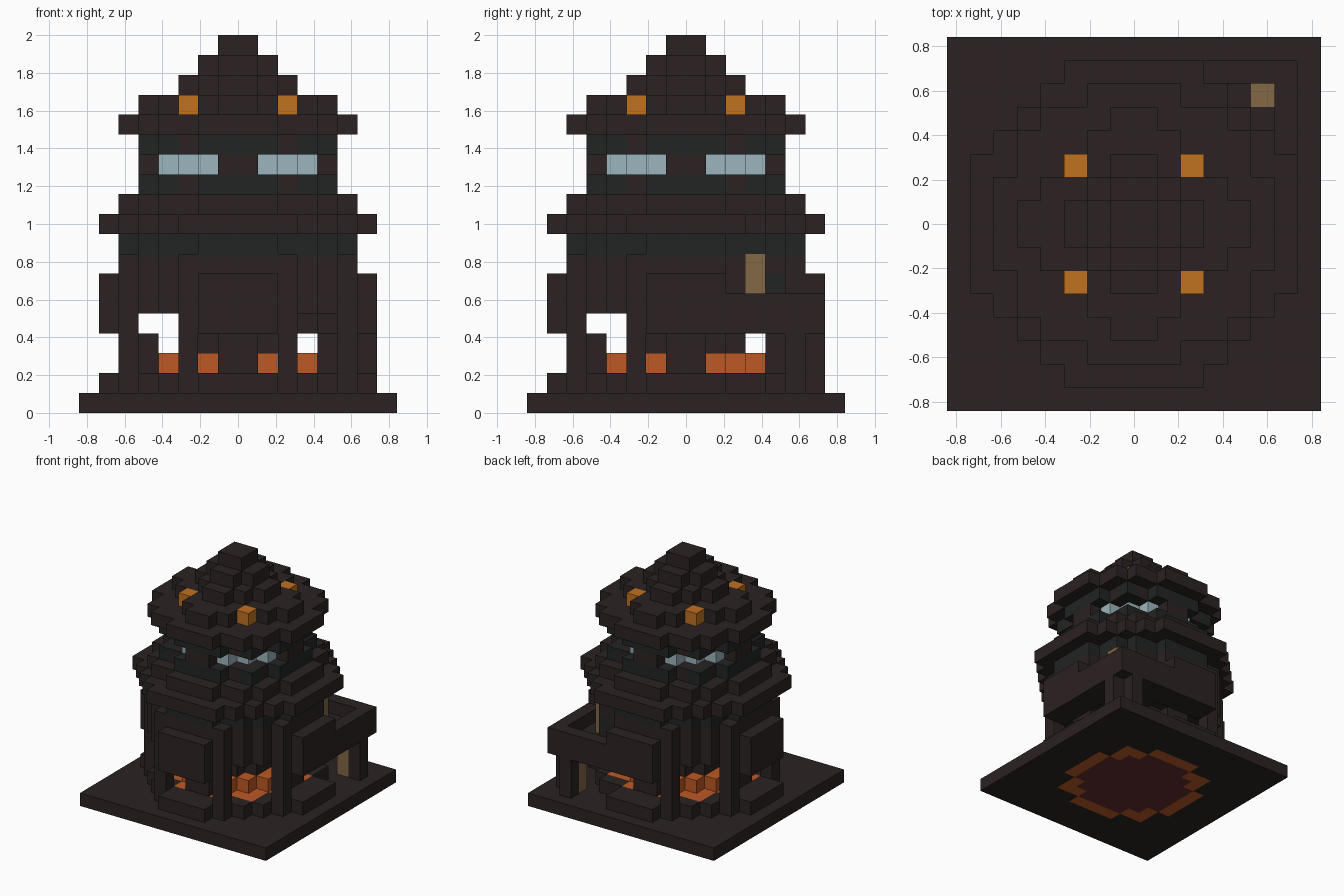
import bpy
import bmesh
from mathutils import Vector

cube = bpy.data.objects.get("Cube")
if cube:
    bpy.data.objects.remove(cube, do_unlink=True)

UNIT = 2 / 19
HALF = 8
grid = {}      # cell -> part name, later parts replace earlier ones
colour_of = {}  # part name -> material


def material(name, rgb):
    mat = bpy.data.materials.new(name)
    mat.use_nodes = True
    mat.diffuse_color = (*rgb, 1)
    mat.node_tree.nodes["Principled BSDF"].inputs["Base Color"].default_value = (*rgb, 1)
    return mat


brown = material("dark_brown", (0.025, 0.016, 0.016))
slate = material("dark_slate", (0.016, 0.018, 0.018))
glass = material("pale_blue", (0.332, 0.462, 0.509))
ember = material("ember_orange", (0.515, 0.102, 0.018))
amber = material("amber", (0.527, 0.165, 0.014))
wood = material("tan_wood", (0.223, 0.138, 0.058))
hearth = material("dark_red", (0.127, 0.027, 0.027))


def disc(r):
    span = range(-HALF, HALF)
    return {(x, y) for x in span for y in span
            if (x + .5) ** 2 + (y + .5) ** 2 <= r * r}


def diamond(r):
    span = range(-HALF, HALF)
    return {(x, y) for x in span for y in span
            if abs(x + .5) + abs(y + .5) <= r}


def rect(x0, x1, y0, y1):
    return {(x, y) for x in range(x0, x1) for y in range(y0, y1)}


def mirrored(*cells):
    """Repeat cells of one quadrant in all four, swapping the axes too."""
    out = set()
    for a, b in cells:
        for p, q in ((a, b), (b, a)):
            out |= {(i, j) for i in (p, -1 - p) for j in (q, -1 - q)}
    return out


def add(name, mat, cells, z0, z1):
    colour_of[name] = mat
    for x, y in cells:
        for z in range(z0, z1):
            grid[x, y, z] = name


bays = mirrored((0, 5), (1, 5), (0, 6), (1, 6))
step = mirrored((0, 6), (1, 6))
mullions = mirrored((0, 4))

# Ground slab, curb and fire pit
add("ground_slab", brown, rect(-8, 8, -8, 8), 0, 1)
add("curb", brown, disc(6) | step, 1, 2)
add("ember_bed", ember, disc(5), 0, 2)
add("hearth_floor", hearth, disc(4), 0, 2)
add("ember_ring", ember, disc(4), 2, 3)
add("core", brown, disc(3), 3, 5)
add("pit_posts", brown, mullions, 1, 4)

# Lower body
add("lower_wall", brown, disc(6), 5, 8)
add("ceiling_glass", glass, mirrored((1, 4)), 5, 6)
add("bays", brown, bays, 4, 7)
add("pillars", brown, mirrored((2, 5)) - {(2, 5), (5, 2)}, 1, 8)
add("lower_band", slate, disc(6), 8, 9)

# Corner balcony with ladder and door
floor = rect(2, 7, 2, 7)
add("balcony_floor", brown, floor - rect(2, 4, 2, 4), 4, 5)
add("balcony_parapet", brown, floor - rect(2, 6, 2, 6), 5, 6)
add("balcony_posts", brown, {(6, 5), (5, 6)}, 1, 4)
add("ladder", wood, {(5, 5)}, 1, 5)
add("balcony_door", wood, {(4, 3)}, 5, 8)
add("door_side_panel", slate, {(3, 4)}, 6, 7)

# Ledge and lookout room
add("wide_ledge", brown, disc(7), 9, 10)
add("upper_ledge", brown, disc(6), 10, 11)
for label, z in (("sill_band", 11), ("lintel_band", 13)):
    add(label, slate, disc(5), z, z + 1)
    add(label + "_studs", brown, mirrored((2, 3)), z, z + 1)
add("lookout_windows", glass, disc(4), 12, 13)
add("lookout_posts", brown, mullions | mirrored((0, 3)), 12, 13)

# Stepped roof with four lamps
add("eaves", brown, disc(6), 14, 15)
for label, r, z in (("roof_base", 5, 15), ("roof_middle", 3, 16),
                    ("roof_upper", 2, 17), ("roof_cap", 1, 18)):
    add(label, brown, diamond(r), z, z + 1)
add("roof_lamps", amber, mirrored((2, 2)), 15, 16)


# Turn each part's exposed block sides into one mesh object
def build(name):
    bm = bmesh.new()
    verts = {}
    for cell in (c for c, n in grid.items() if n == name):
        for axis in range(3):
            for side in (0, 1):
                near = list(cell)
                near[axis] += 2 * side - 1
                if tuple(near) in grid:
                    continue
                u, v = (axis + 1) % 3, (axis + 2) % 3
                loop = []
                for du, dv in ((0, 0), (1, 0), (1, 1), (0, 1)):
                    p = list(cell)
                    p[axis] += side
                    p[u] += du
                    p[v] += dv
                    key = tuple(p)
                    if key not in verts:
                        verts[key] = bm.verts.new(Vector(key) * UNIT)
                    loop.append(verts[key])
                bm.faces.new(loop if side else loop[::-1])
    if bm.faces:
        mesh = bpy.data.meshes.new(name)
        bm.to_mesh(mesh)
        mesh.materials.append(colour_of[name])
        bpy.context.collection.objects.link(bpy.data.objects.new(name, mesh))
    bm.free()


for part in colour_of:
    build(part)
